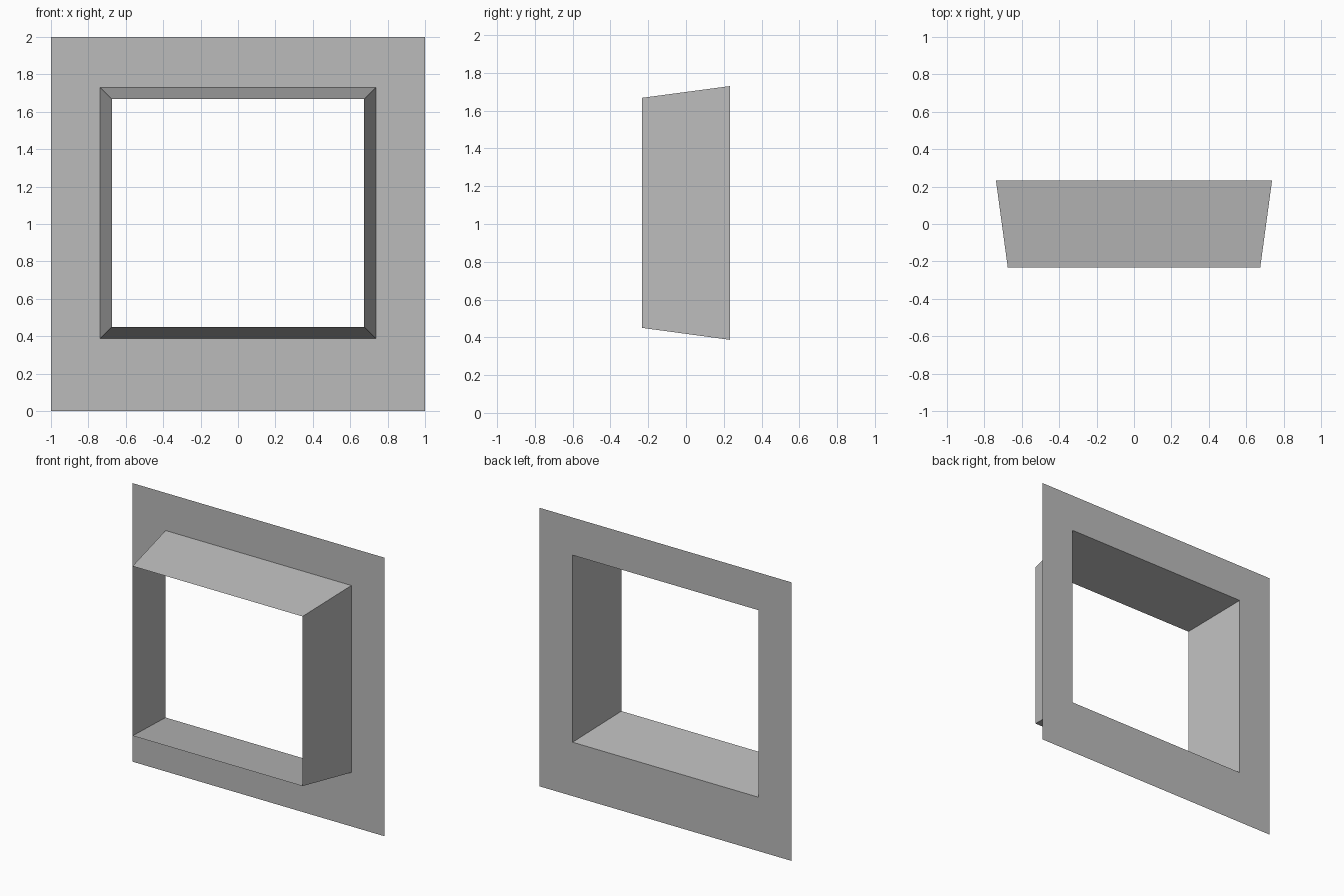
import bpy
import bmesh

if "Cube" in bpy.data.objects:
    bpy.data.objects.remove(bpy.data.objects["Cube"])

grey = bpy.data.materials.new("plain grey")
grey.diffuse_color = (0.5, 0.5, 0.5, 1)
grey.use_nodes = True
grey.node_tree.nodes["Principled BSDF"].inputs["Base Color"].default_value = grey.diffuse_color


def ring(bm, half_width, bottom, top, y):
    """Rectangular loop of vertices, anticlockwise seen from the front."""
    w = half_width
    return [bm.verts.new(p) for p in
            ((-w, y, bottom), (w, y, bottom), (w, y, top), (-w, y, top))]


def sheet_between(name, first, second):
    """Thin sheet of four faces joining two rectangular loops."""
    bm = bmesh.new()
    a, b = ring(bm, *first), ring(bm, *second)
    for i in range(4):
        j = (i + 1) % 4
        bm.faces.new((a[i], a[j], b[j], b[i]))
    mesh = bpy.data.meshes.new(name)
    bm.to_mesh(mesh)
    bm.free()
    mesh.materials.append(grey)
    obj = bpy.data.objects.new(name, mesh)
    bpy.context.collection.objects.link(obj)


BACK, FRONT = 0.232, -0.232
outer_edge = (1.0, 0.0, 2.0, BACK)
opening = (0.738, 0.387, 1.73, BACK)
front_rim = (0.675, 0.45, 1.668, FRONT)

# Flat wall panel with a square opening
sheet_between("wall_panel", outer_edge, opening)

# Tapered sleeve reaching forward from the opening
sheet_between("window_sleeve", opening, front_rim)
